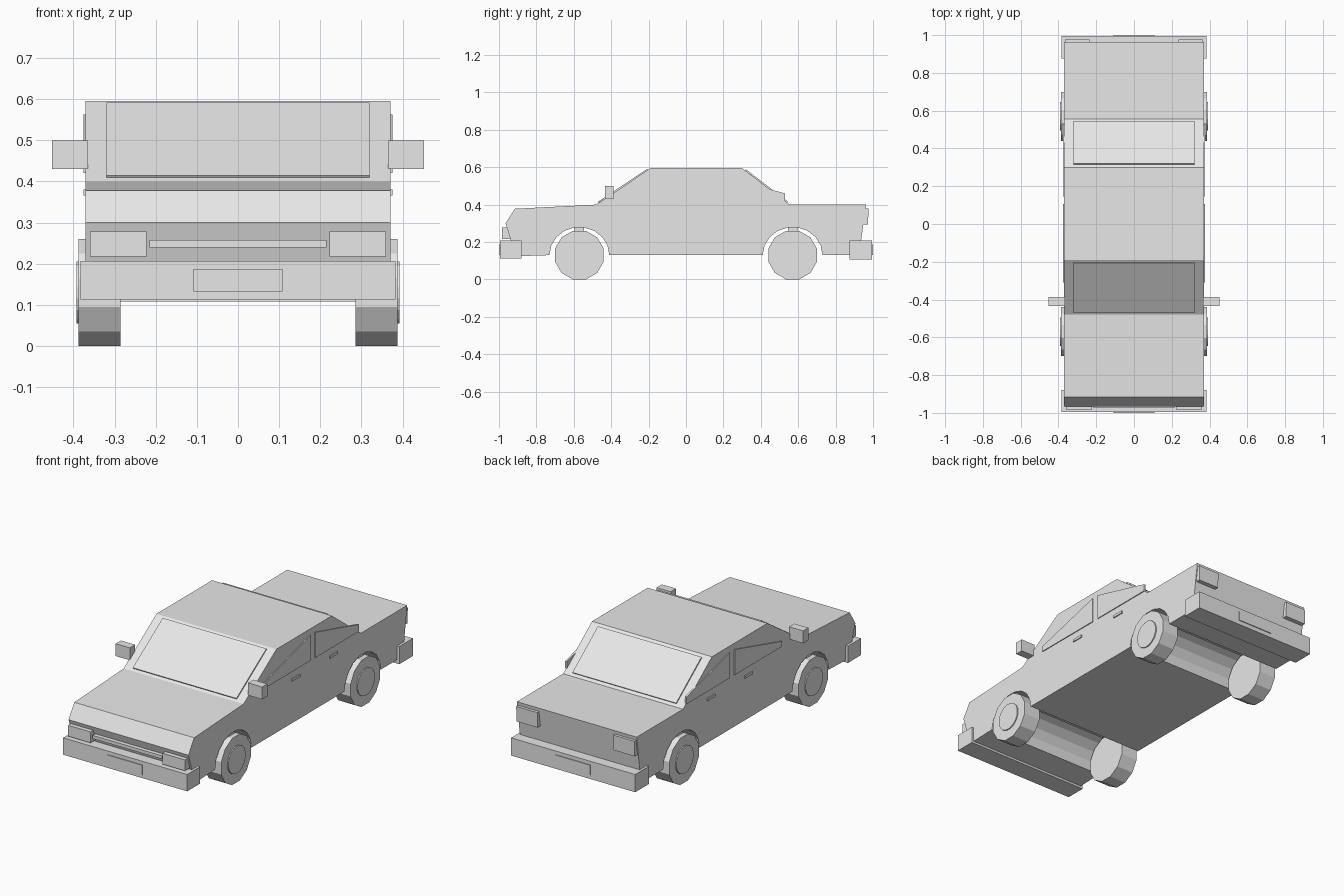
import bpy, bmesh, math
from mathutils import Matrix

cube = bpy.data.objects.get("Cube")
if cube:
    bpy.data.objects.remove(cube, do_unlink=True)

GREY = (0.8, 0.8, 0.8, 1)
grey = bpy.data.materials.new("plain grey")
grey.use_nodes = True
grey.diffuse_color = GREY
grey.node_tree.nodes["Principled BSDF"].inputs["Base Color"].default_value = GREY


def finish(name, bm):
    bmesh.ops.recalc_face_normals(bm, faces=bm.faces)
    mesh = bpy.data.meshes.new(name)
    bm.to_mesh(mesh)
    bm.free()
    mesh.materials.append(grey)
    obj = bpy.data.objects.new(name, mesh)
    bpy.context.collection.objects.link(obj)
    return obj


def prism(name, profile, x0, x1):
    """Extrude a side profile of (y, z) points from x0 to x1."""
    bm = bmesh.new()
    face = bm.faces.new([bm.verts.new((x0, y, z)) for y, z in profile])
    moved = bmesh.ops.extrude_face_region(bm, geom=[face])["geom"]
    verts = [v for v in moved if isinstance(v, bmesh.types.BMVert)]
    bmesh.ops.translate(bm, verts=verts, vec=(x1 - x0, 0, 0))
    return finish(name, bm)


def box(name, x0, x1, y0, y1, z0, z1):
    return prism(name, [(y0, z0), (y1, z0), (y1, z1), (y0, z1)], x0, x1)


def disc(name, x0, x1, y, z, radius, sides):
    step = 2 * math.pi / sides
    ring = [(y + radius * math.cos(step * (i + 0.5)),
             z + radius * math.sin(step * (i + 0.5))) for i in range(sides)]
    return prism(name, ring, x0, x1)


def sloped_plate(name, top, bottom, half_width, lift):
    """Thin plate lying on a sloping glass area."""
    dy, dz = bottom[0] - top[0], bottom[1] - top[1]
    length = math.hypot(dy, dz)
    side = 1 if dy > 0 else -1
    ny, nz = -dz / length * side * lift, abs(dy) / length * lift
    return prism(name, [top, bottom, (bottom[0] + ny, bottom[1] + nz),
                        (top[0] + ny, top[1] + nz)], -half_width, half_width)


AXLE, HALF, FLOOR = 0.57, 0.37, 0.13


def arch(y):
    """Wheel opening, from front to rear along the floor line."""
    n = 9
    return [(y - 0.16 * math.cos(math.pi * i / n),
             FLOOR + 0.15 * math.sin(math.pi * i / n)) for i in range(n + 1)]


# Body shell with wheel openings through its full width
shell = [(-0.88, 0.125)] + arch(-AXLE) + arch(AXLE) + [
    (0.89, FLOOR), (0.935, 0.20), (0.963, 0.40), (0.555, 0.40),
    (0.30, 0.595), (-0.19, 0.595), (-0.48, 0.40), (-0.915, 0.378),
    (-0.965, 0.30), (-0.935, 0.205)]
prism("body", shell, -HALF, HALF)

# Front and rear glass
sloped_plate("windscreen", (-0.203, 0.586), (-0.467, 0.409), 0.32, 0.007)
sloped_plate("rear_window", (0.316, 0.583), (0.54, 0.411), 0.32, 0.007)

# Bumpers and number plates
box("front_bumper", -0.383, 0.383, -0.995, -0.88, 0.113, 0.207)
box("rear_bumper", -0.383, 0.383, 0.875, 0.995, 0.108, 0.207)
box("front_plate", -0.108, 0.108, -1.0, -0.994, 0.132, 0.187)
box("rear_plate", -0.108, 0.108, 0.994, 1.0, 0.132, 0.187)

# Grille bar
box("grille_bar", -0.215, 0.215, -0.975, -0.93, 0.24, 0.258)

# Cross beams above the wheels
for label, y in (("front", -AXLE), ("rear", AXLE)):
    box(label + "_cross_beam", -0.36, 0.36, y - 0.025, y + 0.025, 0.26, 0.282)

# Parts on both sides
for side, s in (("left", 1), ("right", -1)):
    for label, y in (("front", -AXLE), ("rear", AXLE)):
        disc(f"{label}_{side}_wheel", s * 0.285, s * 0.387, y, FLOOR, 0.1346, 12)
        disc(f"{label}_{side}_hubcap", s * 0.38, s * 0.393, y, FLOOR, 0.077, 16)
    prism(side + "_front_window", [(-0.31, 0.42), (0.105, 0.42),
          (0.105, 0.562), (-0.31, 0.45)], s * 0.365, s * 0.375)
    prism(side + "_rear_window", [(0.146, 0.42), (0.53, 0.42),
          (0.53, 0.46), (0.146, 0.562)], s * 0.365, s * 0.375)
    for label, y in (("front", -0.02), ("rear", 0.312)):
        box(f"{label}_{side}_handle", s * 0.365, s * 0.376,
            y - 0.035, y + 0.033, 0.366, 0.38)
    box(side + "_mirror", s * 0.365, s * 0.452, -0.433, -0.387, 0.43, 0.499)
    box(side + "_headlight", s * 0.222, s * 0.36, -0.983, -0.93, 0.217, 0.278)
    prism(side + "_tail_light", [(0.93, 0.295), (0.973, 0.295),
          (0.976, 0.38), (0.93, 0.38)], s * 0.235, s * 0.365)
